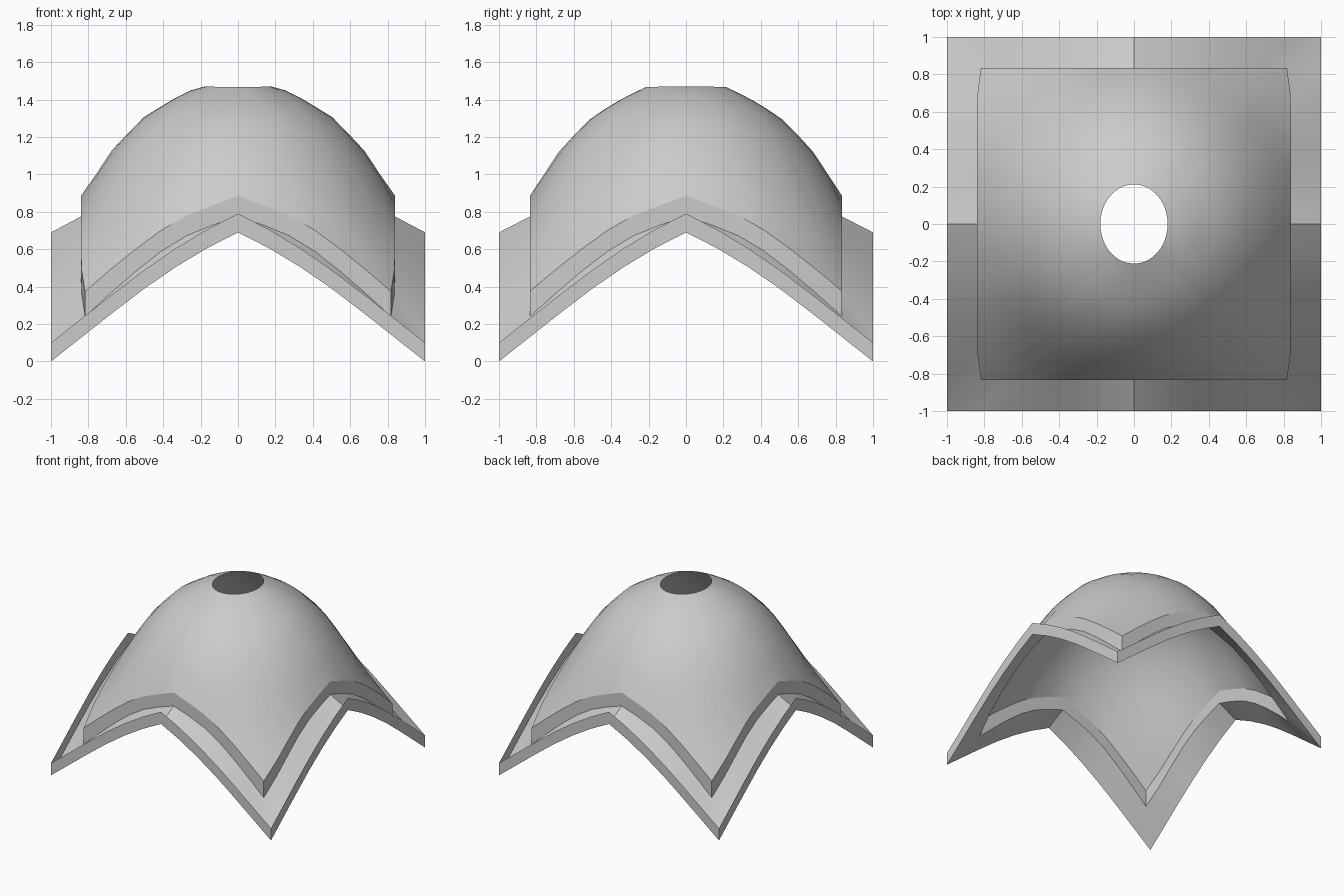
import bpy, math

if "Cube" in bpy.data.objects:
    bpy.data.objects.remove(bpy.data.objects["Cube"])

N = 12  # segments along each side of the canopy


def lerp_table(table, v):
    """Piecewise-linear lookup in a list of (position, value)."""
    for (a, fa), (b, fb) in zip(table, table[1:]):
        if v <= b:
            return fa + (fb - fa) * max(0.0, (v - a) / (b - a))
    return table[-1][1]


def square_loop(hx, hy, table, corner_in=0.0):
    """Closed rectangular loop whose height depends on distance from the side's middle."""
    pts = []
    for side in range(4):
        for i in range(N):
            t = -1 + 2 * i / N
            x, y = [(t, -1), (1, t), (-t, 1), (-1, -t)][side]
            # side edges pull in slightly at the corners
            bow = corner_in * max(0.0, (abs(y) - 0.8) / 0.2)
            pts.append((x * (hx - bow), y * hy, lerp_table(table, abs(t))))
    return pts


def build(name, loops):
    """Skin consecutive closed loops into one sheet."""
    n = len(loops[0])
    verts = [p for loop in loops for p in loop]
    faces = [(k * n + i, k * n + (i + 1) % n, (k + 1) * n + (i + 1) % n, (k + 1) * n + i)
             for k in range(len(loops) - 1) for i in range(n)]
    mesh = bpy.data.meshes.new(name)
    mesh.from_pydata(verts, [], faces)
    ob = bpy.data.objects.new(name, mesh)
    bpy.context.collection.objects.link(ob)
    bpy.context.view_layer.objects.active = ob
    ob.select_set(True)
    bpy.ops.object.shade_smooth_by_angle(angle=math.radians(35))
    ob.select_set(False)
    return ob


# Heights along half a side, from the middle (0) to the corner (1)
rim_z = [(0, 0.69), (0.167, 0.605), (0.333, 0.505), (0.5, 0.39), (0.667, 0.263), (0.833, 0.132), (1, 0)]
fascia_low = [(0, 0.775), (0.2, 0.72), (0.4, 0.65), (0.6, 0.53), (0.8, 0.39), (1, 0.24)]
fascia_top = [(0, 0.885), (0.2, 0.825), (0.4, 0.76), (0.6, 0.645), (0.8, 0.515), (1, 0.375)]

# Radial profile of the dome
dome_z = [(0.17, 1.47), (0.215, 1.468), (0.333, 1.41), (0.5, 1.31), (0.667, 1.14), (0.835, 0.885),
          (0.9, 0.76), (0.975, 0.645), (1.07, 0.515), (1.18, 0.375)]

outer = square_loop(1, 1, rim_z)
fascia_b = square_loop(0.84, 0.835, fascia_low, 0.022)
fascia_t = square_loop(0.84, 0.835, fascia_top, 0.022)

# Lower tier: sloping skirt and upright lip around its edge
build("lower_skirt", [outer, fascia_b])
build("outer_lip", [outer, [(x, y, z + 0.1) for x, y, z in outer]])

# Upper tier: upright band and the dome with an oval opening
build("upper_band", [fascia_b, fascia_t])


def dome_loop(s):
    pts = []
    for x, y, z in fascia_t:
        a = math.atan2(y, x)
        hx, hy = 0.18 * math.cos(a), 0.212 * math.sin(a)
        px, py = hx + (x - hx) * s, hy + (y - hy) * s
        pts.append((px, py, lerp_table(dome_z, math.hypot(px, py))))
    return pts


build("upper_dome", [fascia_t] + [dome_loop(s) for s in (0.875, 0.75, 0.62, 0.49, 0.36, 0.23, 0.11, 0)])
